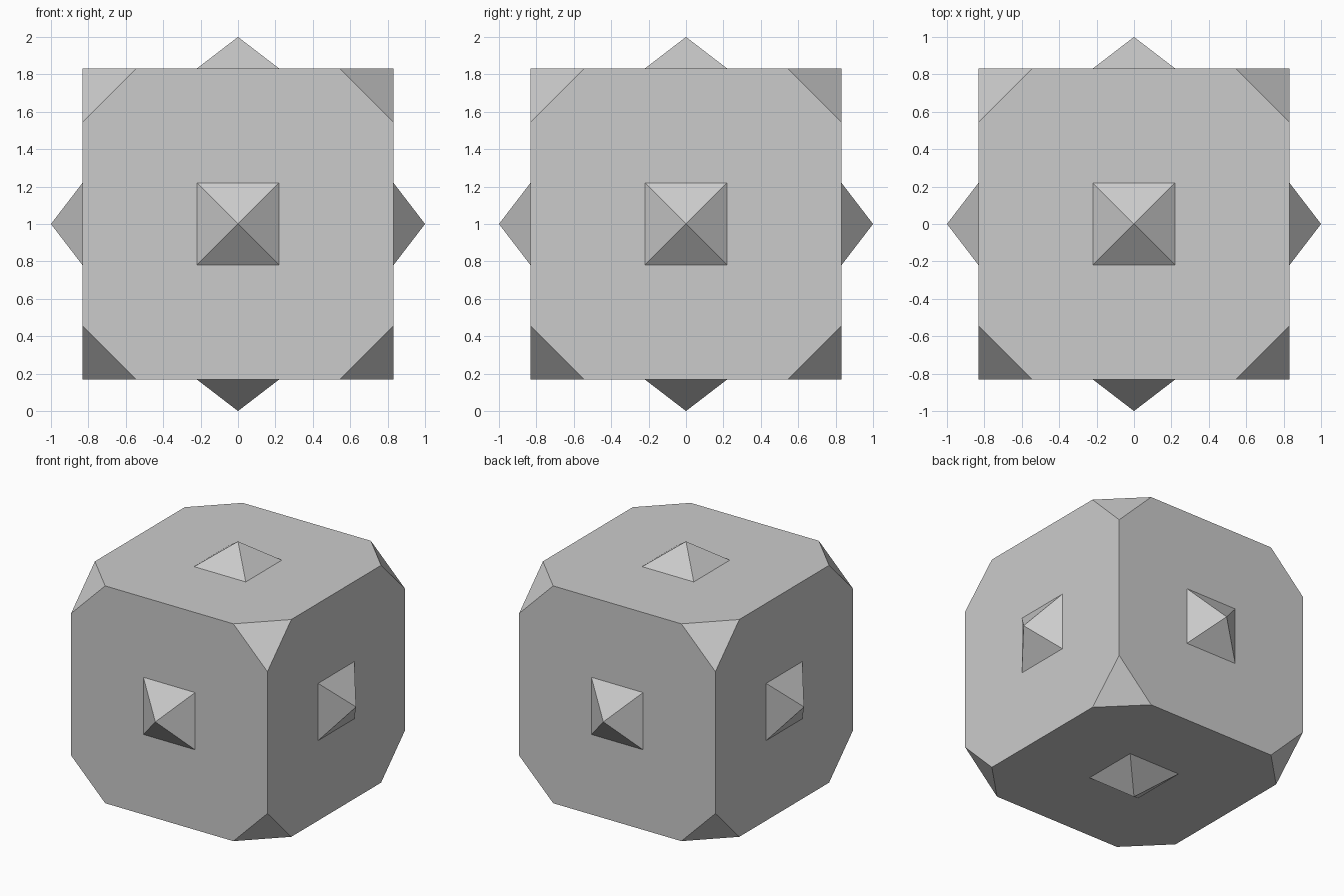
import bpy, bmesh
from math import pi
from itertools import product
from mathutils import Matrix, Vector

if "Cube" in bpy.data.objects:
    bpy.data.objects.remove(bpy.data.objects["Cube"])

HALF = 0.832     # half width of the cube
CUT = 0.289      # corner cut measured along each edge
BASE = 0.219     # half width of each stud base
CENTRE = Matrix.Translation((0, 0, 1))


def finish(name, bm):
    bmesh.ops.recalc_face_normals(bm, faces=bm.faces[:])
    mesh = bpy.data.meshes.new(name)
    bm.to_mesh(mesh)
    bm.free()
    obj = bpy.data.objects.new(name, mesh)
    bpy.context.collection.objects.link(obj)
    return obj


# Body: cube with its eight corners cut off
bm = bmesh.new()
for signs in product((-1, 1), repeat=3):
    for axis in range(3):
        p = Vector(signs) * HALF
        p[axis] -= signs[axis] * CUT
        bm.verts.new(p)
bmesh.ops.convex_hull(bm, input=bm.verts[:])
bmesh.ops.dissolve_limit(bm, angle_limit=0.02, verts=bm.verts[:], edges=bm.edges[:])
bm.transform(CENTRE)
finish("body", bm)


# Studs: a four-sided pyramid in the middle of every face
def stud(name, rotation):
    bm = bmesh.new()
    ring = [bm.verts.new((x * BASE, y * BASE, HALF))
            for x, y in ((-1, -1), (1, -1), (1, 1), (-1, 1))]
    tip = bm.verts.new((0, 0, 1))
    for i in range(4):
        bm.faces.new((ring[i], ring[(i + 1) % 4], tip))
    bm.faces.new(ring[::-1])
    bm.transform(CENTRE @ rotation)
    finish(name, bm)


for name, angle, axis in (("top", 0, 'X'), ("bottom", pi, 'X'),
                          ("front", pi / 2, 'X'), ("back", -pi / 2, 'X'),
                          ("right", pi / 2, 'Y'), ("left", -pi / 2, 'Y')):
    stud(name + "_stud", Matrix.Rotation(angle, 4, axis))
